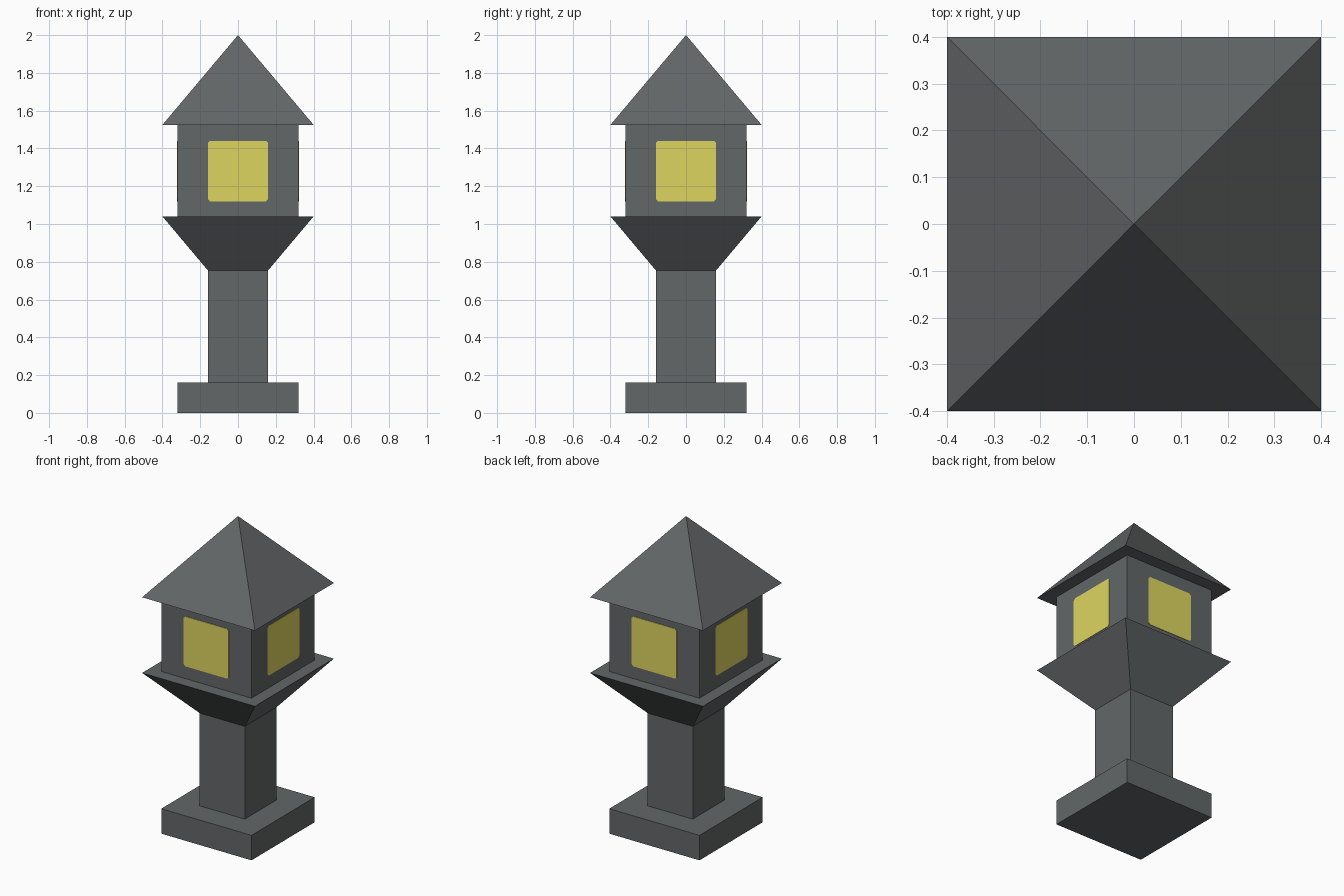
import bpy
from math import pi
from mathutils import Matrix

if "Cube" in bpy.data.objects:
    bpy.data.objects.remove(bpy.data.objects["Cube"])


def material(name, rgb):
    mat = bpy.data.materials.new(name)
    mat.diffuse_color = (*rgb, 1.0)
    mat.use_nodes = True
    mat.node_tree.nodes["Principled BSDF"].inputs["Base Color"].default_value = mat.diffuse_color
    return mat


stone = material("dark grey stone", (0.125, 0.135, 0.137))
glow = material("yellow window glow", (0.73, 0.665, 0.118))


def add_object(name, verts, faces, mat):
    mesh = bpy.data.meshes.new(name)
    mesh.from_pydata(verts, [], faces)
    mesh.materials.append(mat)
    obj = bpy.data.objects.new(name, mesh)
    bpy.context.collection.objects.link(obj)
    return obj


def square_block(name, bottom, top, z0, z1):
    """Four-sided block from half-width bottom to half-width top (0 = point)."""
    corners = [(-1, -1), (1, -1), (1, 1), (-1, 1)]
    verts = [(x * bottom, y * bottom, z0) for x, y in corners]
    faces = [(3, 2, 1, 0)]
    if top:
        verts += [(x * top, y * top, z1) for x, y in corners]
        faces += [(4, 5, 6, 7)]
        faces += [(i, (i + 1) % 4, (i + 1) % 4 + 4, i + 4) for i in range(4)]
    else:
        verts.append((0, 0, z1))
        faces += [(i, (i + 1) % 4, 4) for i in range(4)]
    return add_object(name, verts, faces, stone)


# Stacked stone parts
square_block("base", 0.32, 0.32, 0.0, 0.16)
square_block("column", 0.16, 0.16, 0.16, 0.755)
square_block("flared_tray", 0.16, 0.40, 0.755, 1.04)
square_block("lamp_house", 0.32, 0.32, 1.04, 1.525)
square_block("roof", 0.40, 0.0, 1.525, 2.0)

# Thin window plates with slightly clipped corners, one on each wall
h, c, zc = 0.16, 0.012, 1.28
outline = [(-h + c, -h), (h - c, -h), (h, -h + c), (h, h - c),
           (h - c, h), (-h + c, h), (-h, h - c), (-h, -h + c)]
for side, turn in (("front", 0), ("right", 1), ("back", 2), ("left", 3)):
    n = len(outline)
    verts = [(x, y, zc + z) for y in (-0.323, -0.319) for x, z in outline]
    faces = [tuple(range(n)), tuple(reversed(range(n, 2 * n)))]
    faces += [(i, i + n, (i + 1) % n + n, (i + 1) % n) for i in range(n)]
    plate = add_object(side + "_window", verts, faces, glow)
    plate.data.transform(Matrix.Rotation(turn * pi / 2, 4, "Z"))
